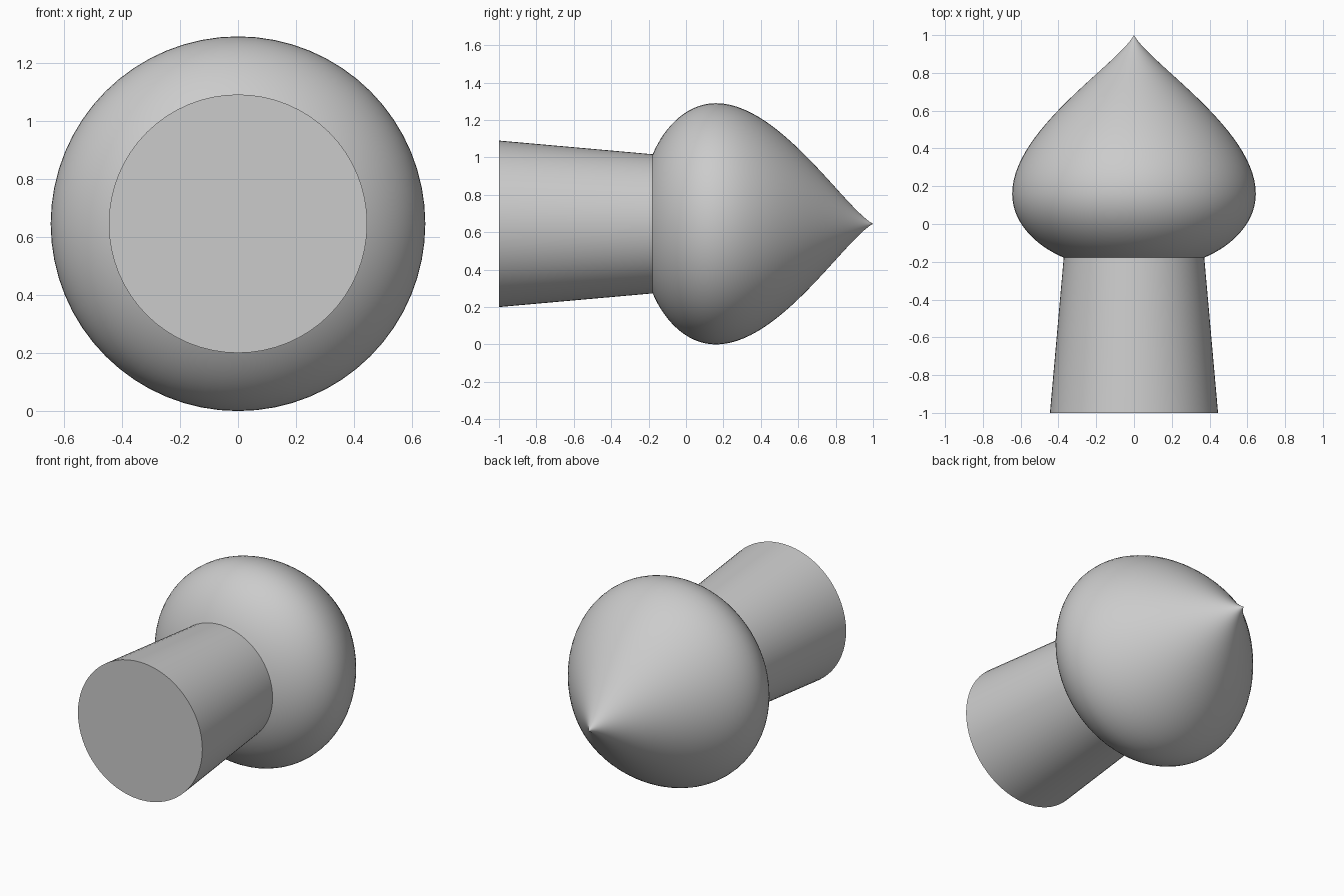
import bpy, bmesh, math
from mathutils import Vector
from mathutils.geometry import interpolate_bezier

if "Cube" in bpy.data.objects:
    bpy.data.objects.remove(bpy.data.objects["Cube"])

SIDES = 64
AXIS_Z = 0.645

grey = bpy.data.materials.new("light grey")
grey.diffuse_color = (0.6, 0.6, 0.6, 1)
grey.use_nodes = True
grey.node_tree.nodes["Principled BSDF"].inputs["Base Color"].default_value = grey.diffuse_color


def bezier(points, steps):
    return [tuple(p) for p in interpolate_bezier(*[Vector(p) for p in points], steps)]


def lathe(name, profile, cap_start=False):
    """Revolve (radius, y) points around the horizontal y axis."""
    bm = bmesh.new()
    rings = []
    for r, y in profile:
        if r < 1e-4:
            rings.append([bm.verts.new((0, y, AXIS_Z))])
            continue
        rings.append([bm.verts.new((r * math.cos(a), y, AXIS_Z + r * math.sin(a)))
                      for a in (2 * math.pi * i / SIDES for i in range(SIDES))])
    for a, b in zip(rings, rings[1:]):
        for i in range(SIDES):
            j = (i + 1) % SIDES
            if len(b) == 1:
                bm.faces.new((a[i], a[j], b[0]))
            else:
                bm.faces.new((a[i], a[j], b[j], b[i]))
    if cap_start:
        bm.faces.new(rings[0])
    bmesh.ops.recalc_face_normals(bm, faces=bm.faces)
    # make sure open shells face outwards
    bm.faces.ensure_lookup_table()
    f = bm.faces[0]
    c = f.calc_center_median()
    if f.normal.dot(c - Vector((0, c.y, AXIS_Z))) < 0:
        bmesh.ops.reverse_faces(bm, faces=bm.faces)
    mesh = bpy.data.meshes.new(name)
    bm.to_mesh(mesh)
    bm.free()
    mesh.materials.append(grey)
    obj = bpy.data.objects.new(name, mesh)
    bpy.context.collection.objects.link(obj)
    bpy.ops.object.select_all(action='DESELECT')
    obj.select_set(True)
    bpy.context.view_layer.objects.active = obj
    bpy.ops.object.shade_smooth_by_angle(angle=math.radians(30))
    return obj


# tapered stem with flat end
lathe("stem", [(0.445, -1.0), (0.372, -0.178)], cap_start=True)

# rounded bulb drawn out to a point
lower = bezier([(0.372, -0.178), (0.51, -0.12), (0.645, 0.0), (0.645, 0.16)], 16)
upper = bezier([(0.645, 0.16), (0.645, 0.5), (0.08, 0.85), (0.0, 1.0)], 28)
lathe("bulb", lower + upper[1:])
